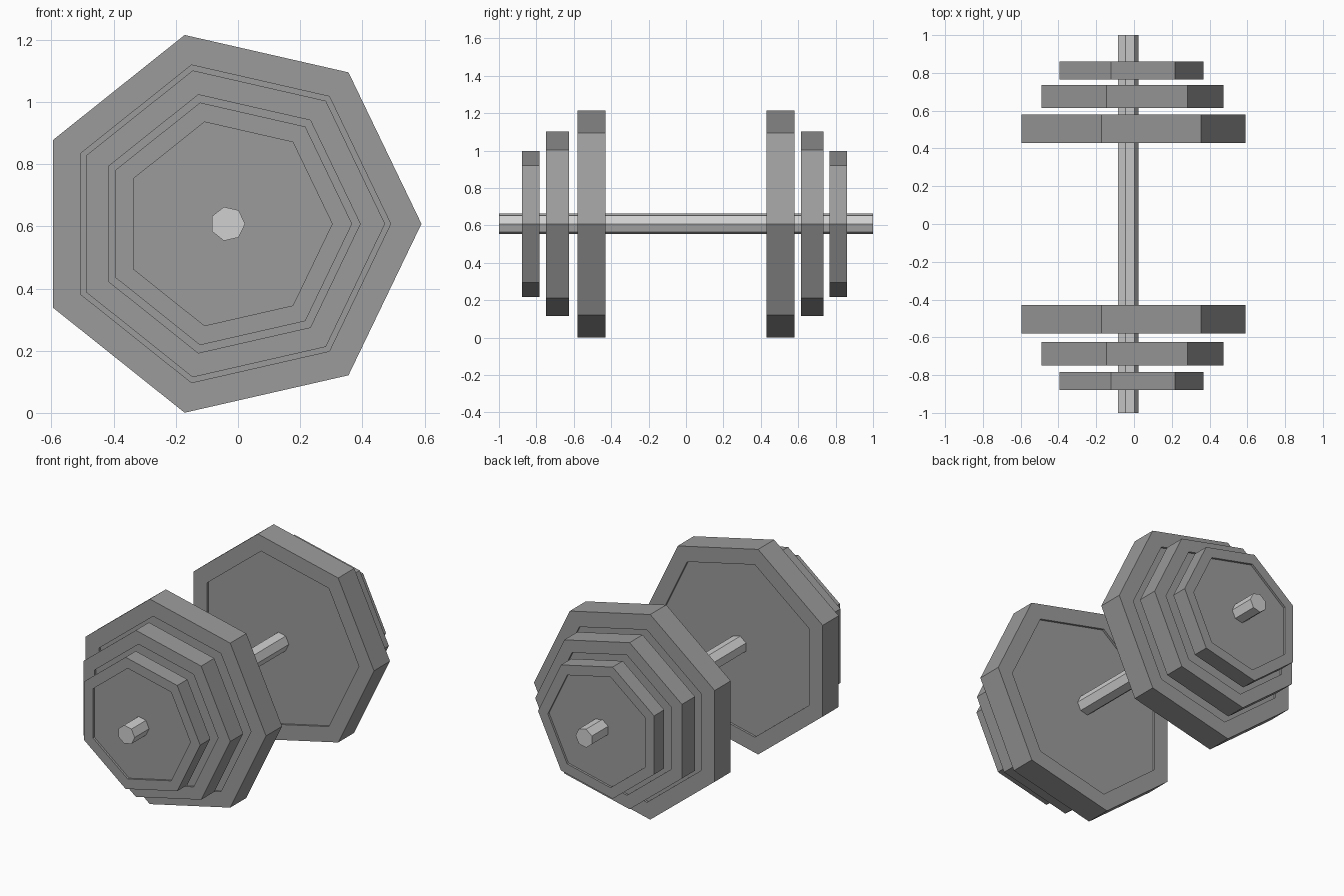
import bpy
import bmesh
from math import cos, sin, tau

CENTRE_X, CENTRE_Z = -0.033, 0.608
SIDES = 7
RECESS = 0.013

cube = bpy.data.objects.get("Cube")
if cube:
    bpy.data.objects.remove(cube, do_unlink=True)


def material(name, value):
    mat = bpy.data.materials.new(name)
    mat.use_nodes = True
    colour = (value, value, value, 1)
    mat.diffuse_color = colour
    mat.node_tree.nodes["Principled BSDF"].inputs["Base Color"].default_value = colour
    return mat


def lathe(name, stations, mat):
    """Loft heptagons along y; stations are (radius, y), ends are capped."""
    bm = bmesh.new()
    rings = []
    for radius, y in stations:
        angles = [tau * i / SIDES for i in range(SIDES)]
        rings.append([bm.verts.new((CENTRE_X + radius * cos(a), y,
                                    CENTRE_Z + radius * sin(a))) for a in angles])
    for a, b in zip(rings, rings[1:]):
        for i in range(SIDES):
            j = (i + 1) % SIDES
            bm.faces.new((a[i], a[j], b[j], b[i]))
    bm.faces.new(rings[0])
    bm.faces.new(rings[-1])
    bmesh.ops.recalc_face_normals(bm, faces=bm.faces)
    mesh = bpy.data.meshes.new(name)
    bm.to_mesh(mesh)
    bm.free()
    mesh.materials.append(mat)
    obj = bpy.data.objects.new(name, mesh)
    bpy.context.collection.objects.link(obj)


def plate(name, radius, inner, y0, y1):
    """Weight plate with a shallow recess in both faces."""
    lathe(name, [(inner, y0 + RECESS), (inner, y0), (radius, y0),
                 (radius, y1), (inner, y1), (inner, y1 - RECESS)], iron)


iron = material("dark grey iron", 0.33)
steel = material("light grey steel", 0.63)

# Handle bar
lathe("handle_bar", [(0.056, -1), (0.056, 1)], steel)

# Weight plates: size, radius, recess radius, front y span, back y span
plates = [
    ("large", 0.623, 0.524, (-0.58, -0.43), (0.43, 0.58)),
    ("medium", 0.506, 0.426, (-0.748, -0.626), (0.614, 0.736)),
    ("small", 0.4, 0.336, (-0.878, -0.783), (0.766, 0.861)),
]
for size, radius, inner, front, back in plates:
    plate(f"front_{size}_plate", radius, inner, *front)
    plate(f"back_{size}_plate", radius, inner, *back)
